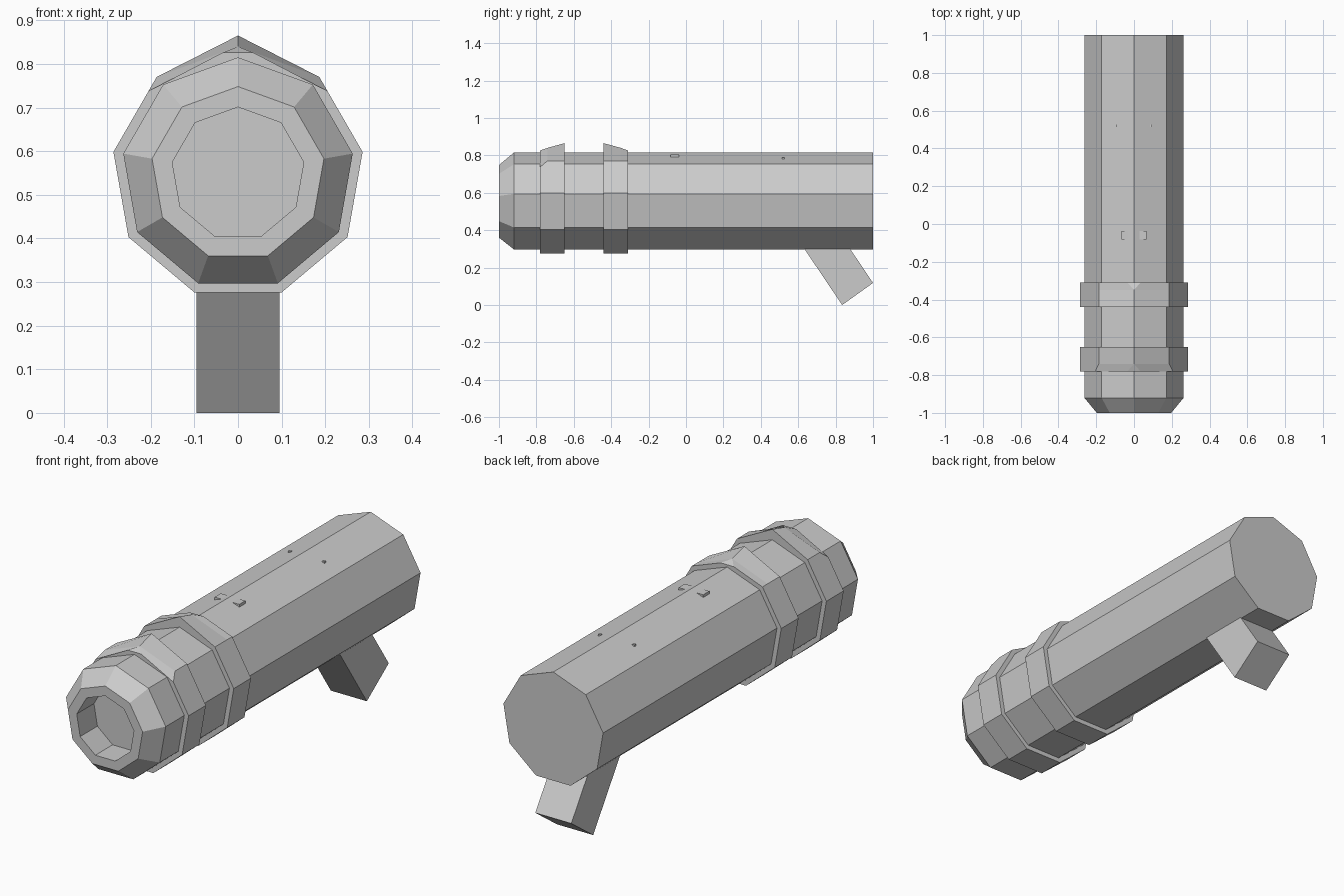
import bpy, bmesh, math

cube = bpy.data.objects.get("Cube")
if cube:
    bpy.data.objects.remove(cube)

SIDES = 9
AXIS_Z = 0.548

grey = bpy.data.materials.new("plain grey")
grey.use_nodes = True
grey.diffuse_color = (0.6, 0.6, 0.6, 1)
grey.node_tree.nodes["Principled BSDF"].inputs["Base Color"].default_value = (0.6, 0.6, 0.6, 1)


def finish(name, bm):
    bmesh.ops.recalc_face_normals(bm, faces=bm.faces)
    mesh = bpy.data.meshes.new(name)
    bm.to_mesh(mesh)
    bm.free()
    mesh.materials.append(grey)
    obj = bpy.data.objects.new(name, mesh)
    bpy.context.collection.objects.link(obj)
    return obj


def loop(bm, radius, y):
    """Nine-sided loop around the barrel axis, first vertex at the top."""
    angles = [math.tau * i / SIDES for i in range(SIDES)]
    return [bm.verts.new((radius * math.sin(a), y, AXIS_Z + radius * math.cos(a))) for a in angles]


def box(name, center, size):
    bm = bmesh.new()
    bmesh.ops.create_cube(bm, size=1)
    for v in bm.verts:
        v.co = [c + p * s for c, p, s in zip(center, v.co, size)]
    return finish(name, bm)


# Barrel with a chamfered muzzle and a recessed bore
bm = bmesh.new()
profile = [(-0.87, 0.153), (-1, 0.153), (-1, 0.2), (-0.92, 0.267), (1, 0.267)]
loops = [loop(bm, r, y) for y, r in profile]
for a, b in zip(loops, loops[1:]):
    for i in range(SIDES):
        j = (i + 1) % SIDES
        bm.faces.new((a[i], a[j], b[j], b[i]))
bm.faces.new(loops[0])
bm.faces.new(loops[-1])
finish("barrel", bm)


def ridge_ring(name, y_tall, y_low, drop):
    """Collar whose top rises to a ridge at one end and is notched at the other."""
    bm = bmesh.new()
    tall, low = loop(bm, 0.29, y_tall), loop(bm, 0.29, y_low)
    y_tip = y_low + (y_tall - y_low) * 0.3
    tall[0].co.z = 0.865
    tip = bm.verts.new((0, y_tip, 0.84))
    bm.verts.remove(low[0])
    pair, shoulder_tips = [], []
    for side, k, n in ((1, 1, 2), (-1, 8, 7)):
        shoulder_tips.append(bm.verts.new((low[k].co.x, y_tip, low[k].co.z)))
        low[k].co = low[k].co.lerp(low[n].co, drop)
        pair.append(bm.verts.new((side * 0.035, y_low, 0.826)))
    # Sloping top plates and the shoulder facets
    for p, s, k, n in zip(pair, shoulder_tips, (1, 8), (2, 7)):
        bm.faces.new((tall[0], tip, s, tall[k]))
        bm.faces.new((tip, p, low[k], s))
        bm.faces.new((tall[k], s, low[k], low[n], tall[n]))
    bm.faces.new((pair[0], pair[1], tip))
    for i in range(2, 7):
        bm.faces.new((tall[i], tall[i + 1], low[i + 1], low[i]))
    bm.faces.new(tall)
    bm.faces.new([pair[0]] + low[1:] + [pair[1]])
    return finish(name, bm)


ridge_ring("front_collar", -0.65, -0.78, 0.19)
ridge_ring("rear_collar", -0.44, -0.31, 0)

# Slanted grip
bm = bmesh.new()
outline = [(0.835, 0), (1, 0.118), (0.74, 0.504), (0.575, 0.386)]
face = bm.faces.new([bm.verts.new((-0.095, y, z)) for y, z in outline])
result = bmesh.ops.extrude_face_region(bm, geom=[face])
for v in result["geom"]:
    if isinstance(v, bmesh.types.BMVert):
        v.co.x = 0.095
finish("grip", bm)

# Small buttons and pins on the top faces
for side, word in ((1, "left"), (-1, "right")):
    box(word + "_button", (side * 0.045, -0.06, 0.797), (0.04, 0.046, 0.015))
    box(word + "_pin", (side * 0.09, 0.52, 0.784), (0.013, 0.012, 0.01))
